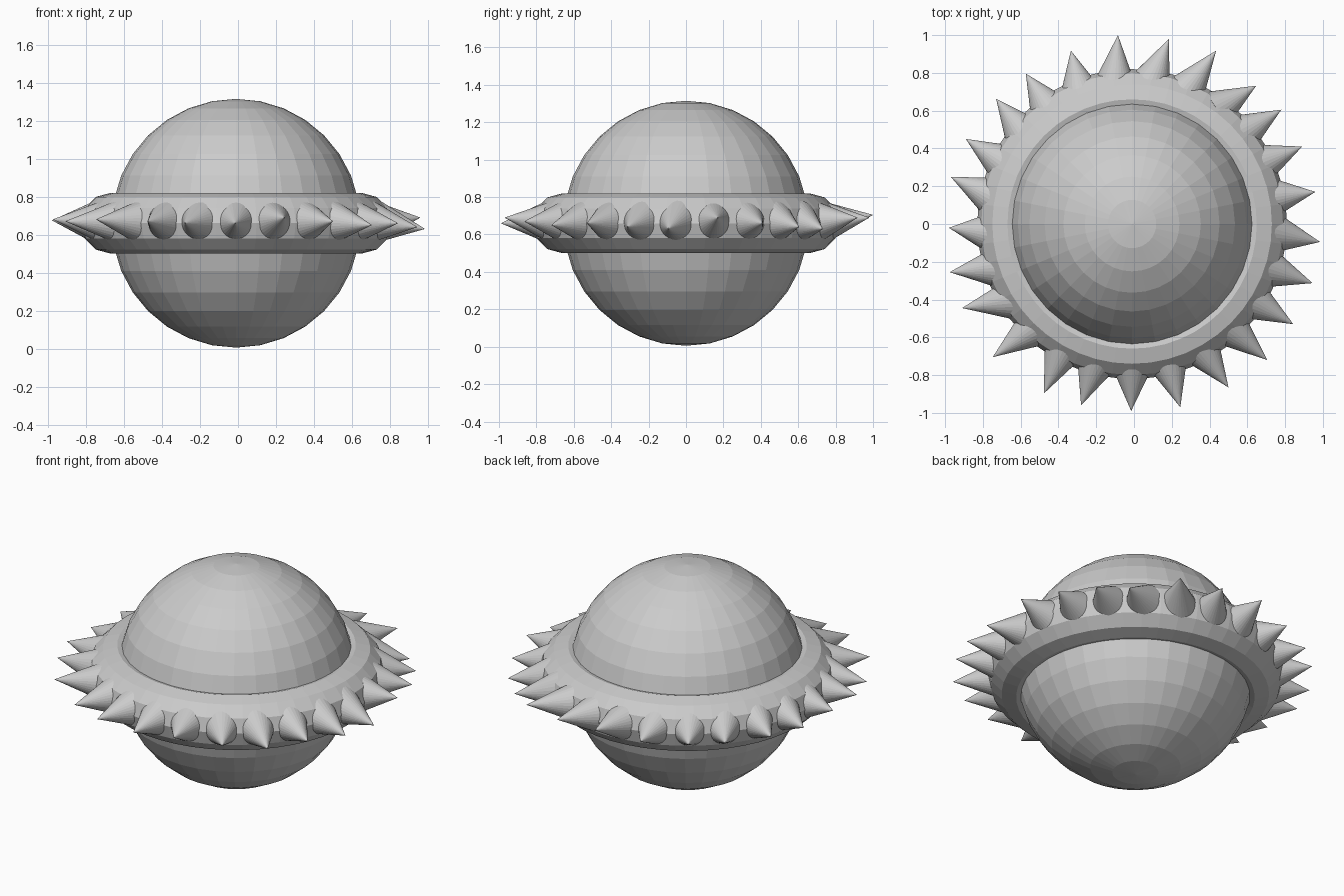
import bpy, math
from mathutils import Vector

if "Cube" in bpy.data.objects:
    bpy.data.objects.remove(bpy.data.objects["Cube"])

CX, CZ = -0.01, 0.66

# Faceted ball
bpy.ops.mesh.primitive_uv_sphere_add(segments=32, ring_count=16, radius=0.655,
                                     location=(CX, 0, CZ))
bpy.context.object.name = "ball"

# Belt ring around the ball
bpy.ops.mesh.primitive_torus_add(major_segments=48, minor_segments=12,
                                 major_radius=0.66, minor_radius=0.16,
                                 location=(CX, 0, CZ))
bpy.context.object.name = "belt_ring"

# Spike tips, clockwise seen from above; bases are evenly spaced in the belt
tips = [(-.085, 1.0, .705), (.185, .98, .69), (.435, .918, .69), (.647, .732, .63),
        (.78, .605, .64), (.89, .41, .66), (.96, .17, .69), (.985, -.095, .63),
        (.945, -.313, .64), (.843, -.53, .66), (.705, -.72, .65), (.50, -.865, .67),
        (.245, -.97, .69), (-.015, -.99, .66), (-.28, -.96, .66), (-.477, -.897, .67),
        (-.748, -.705, .68), (-.91, -.445, .67), (-.976, -.255, .68), (-.98, -.02, .675),
        (-.97, .25, .67), (-.89, .45, .67), (-.73, .663, .67), (-.573, .796, .67),
        (-.334, .918, .67)]


def add_spike(index, base, tip):
    axis = tip - base
    bpy.ops.mesh.primitive_cone_add(vertices=32, radius1=0.115, radius2=0,
                                    depth=axis.length, location=(base + tip) / 2,
                                    rotation=axis.to_track_quat('Z', 'Y').to_euler())
    bpy.context.object.name = f"spike_{index + 1}"


for i, t in enumerate(tips):
    a = math.radians(97.2 - i * 360 / len(tips))
    add_spike(i, Vector((CX + 0.74 * math.cos(a), 0.74 * math.sin(a), 0.667)), Vector(t))
